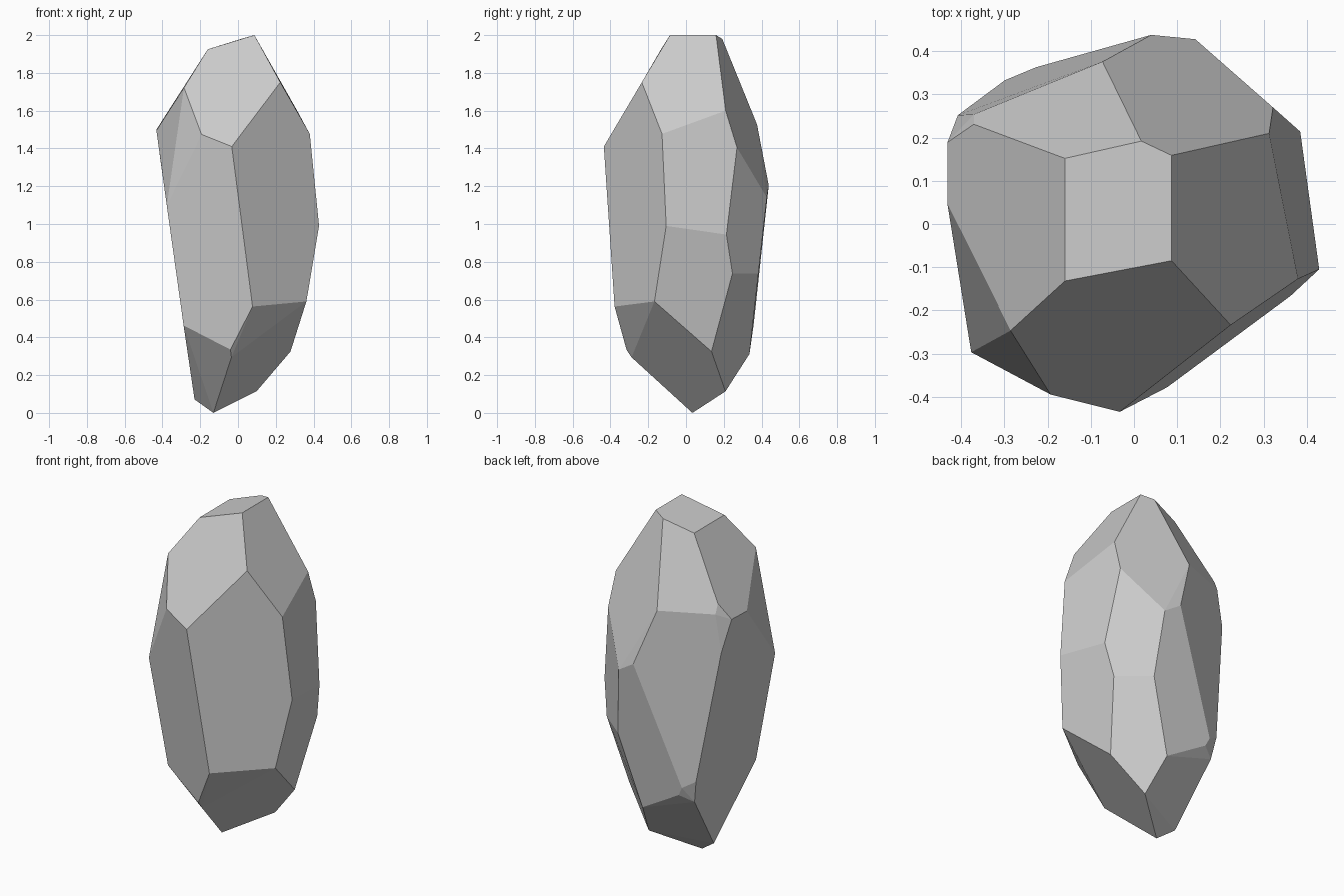
import bpy, bmesh, math

# Corner points of the faceted stone, grouped in rings from top to bottom
crown = [(.087, -.085, 2.0), (.087, .159, 2.0), (.017, .192, 1.98),
         (-.16, .152, 1.925), (-.16, -.132, 1.925)]
shoulder = [(-.286, -.247, 1.722), (-.193, -.395, 1.474), (-.033, -.435, 1.41),
            (.224, -.234, 1.75), (.38, -.127, 1.477), (.313, .21, 1.6),
            (.322, .27, 1.405), (-.073, .376, 1.527), (-.371, .254, 1.537),
            (-.371, .231, 1.594), (-.432, .189, 1.5), (-.432, .046, 1.495)]
belt = [(-.377, -.297, 1.098), (.429, -.105, .99), (.385, .214, .944),
        (.142, .428, 1.14), (.04, .438, 1.204), (-.408, .252, 1.318)]
skirt = [(.348, .246, .738), (.18, .383, .738), (.362, -.167, .59),
         (.077, -.378, .563), (-.288, -.245, .463), (-.299, .333, .555),
         (-.227, .363, .511), (-.202, .357, .46), (-.276, .314, .422)]
foot = [(-.04, -.315, .335), (-.035, -.288, .294), (.278, .135, .325),
        (.05, .336, .312), (.098, .209, .114), (-.23, .068, .071),
        (-.13, .034, 0)]

# Wrap the rings in a convex skin and merge nearly flat triangles into facets
bm = bmesh.new()
for co in crown + shoulder + belt + skirt + foot:
    bm.verts.new(co)
bmesh.ops.convex_hull(bm, input=bm.verts[:])
bmesh.ops.dissolve_limit(bm, angle_limit=math.radians(4),
                         verts=bm.verts[:], edges=bm.edges[:])
bmesh.ops.recalc_face_normals(bm, faces=bm.faces[:])

mesh = bpy.data.meshes.new("rock")
bm.to_mesh(mesh)
bm.free()
rock = bpy.data.objects.new("rock", mesh)
bpy.context.collection.objects.link(rock)
